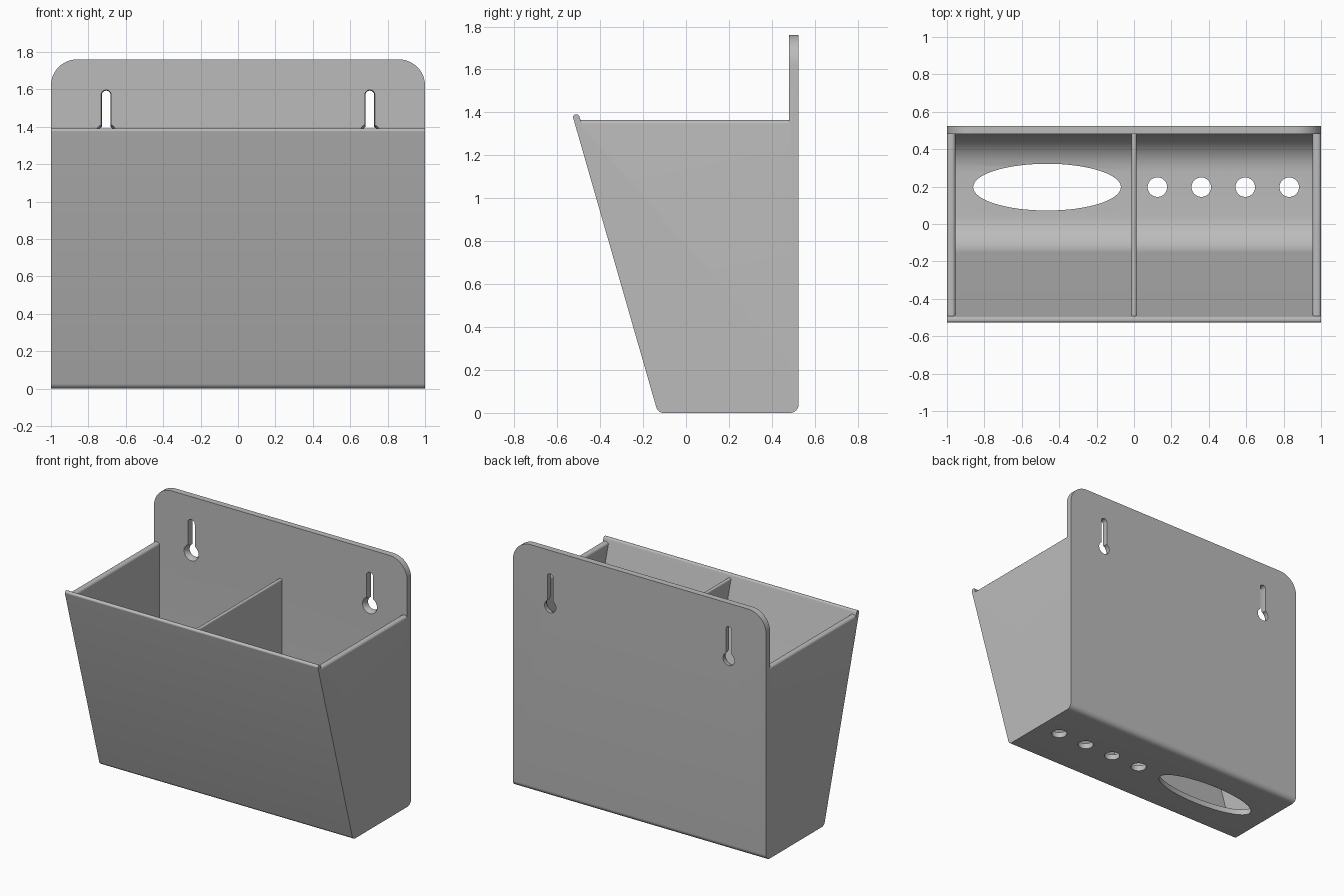
import bpy, bmesh
from math import sin, cos, pi, asin
from mathutils import Vector

cube = bpy.data.objects.get("Cube")
if cube:
    bpy.data.objects.remove(cube, do_unlink=True)

grey = bpy.data.materials.new("plain_grey")
grey.use_nodes = True
colour = (0.5, 0.5, 0.5, 1)
grey.diffuse_color = colour
grey.node_tree.nodes["Principled BSDF"].inputs["Base Color"].default_value = colour


def rounded(corners, steps=10):
    """Closed outline from (a, b, radius) corners, each replaced by an arc."""
    out = []
    for i, (a, b, r) in enumerate(corners):
        p = Vector((a, b))
        if not r:
            out.append(p)
            continue
        d1 = (Vector(corners[i - 1][:2]) - p).normalized()
        d2 = (Vector(corners[(i + 1) % len(corners)][:2]) - p).normalized()
        half = d1.angle(d2) / 2
        centre = p + (d1 + d2).normalized() * (r / sin(half))
        start = p + d1 * (r / (sin(half) / cos(half))) - centre
        end = p + d2 * (r / (sin(half) / cos(half))) - centre
        sweep = pi - 2 * half
        for k in range(steps + 1):
            t = k / steps
            out.append(centre + (start * sin((1 - t) * sweep) + end * sin(t * sweep)) / sin(sweep))
    return out


def loft(name, loops):
    """Closed solid through matching loops of 3D points."""
    bm = bmesh.new()
    rings = [[bm.verts.new(p) for p in loop] for loop in loops]
    n = len(rings[0])
    for lo, hi in zip(rings, rings[1:]):
        for i in range(n):
            j = (i + 1) % n
            bm.faces.new((lo[i], lo[j], hi[j], hi[i]))
    bm.faces.new(rings[0][::-1])
    bm.faces.new(rings[-1])
    bmesh.ops.recalc_face_normals(bm, faces=bm.faces)
    mesh = bpy.data.meshes.new(name)
    bm.to_mesh(mesh)
    bm.free()
    mesh.materials.append(grey)
    obj = bpy.data.objects.new(name, mesh)
    bpy.context.collection.objects.link(obj)
    return obj


def extrude_x(name, outline, x0, x1):
    return loft(name, [[(x, p[0], p[1]) for p in outline] for x in (x0, x1)])


def bevel_where(obj, test, width, segments):
    bm = bmesh.new()
    bm.from_mesh(obj.data)
    edges = [e for e in bm.edges if test(*(v.co for v in e.verts))]
    bmesh.ops.bevel(bm, geom=edges, offset=width, segments=segments,
                    profile=0.5, affect='EDGES')
    bm.to_mesh(obj.data)
    bm.free()


def combine(target, tool, operation):
    mod = target.modifiers.new(operation.lower(), 'BOOLEAN')
    mod.operation, mod.solver, mod.object = operation, 'EXACT', tool
    bpy.context.view_layer.objects.active = target
    bpy.ops.object.modifier_apply(modifier=mod.name)
    bpy.data.objects.remove(tool, do_unlink=True)


# Front wall, floor and tall back plate as one bent sheet
TOP, BACK, SIDE_TOP = 1.76, 0.525, 1.365
caddy = extrude_x("wall_caddy", rounded([
    (-0.53, 1.39, 0.012), (-0.131, 0, 0.035), (BACK, 0, 0.04),
    (BACK, TOP, 0), (0.48, TOP, 0), (0.48, 0.04, 0.2),
    (-0.11, 0.04, 0.2), (-0.499, 1.39, 0.012)]), -1, 1)
bevel_where(caddy, lambda a, b: min(a.z, b.z) > TOP - 0.01 and abs(a.x - b.x) < 0.01,
            0.14, 12)

# Side walls and the middle divider, with rounded top edges
panel = [(-0.508, SIDE_TOP), (0.5, SIDE_TOP), (0.5, 0.02), (-0.115, 0.02)]
for name, x0, x1, r in (("right_wall", -1, -0.955, 0.018),
                        ("left_wall", 0.955, 1, 0.018),
                        ("divider", -0.0125, 0.0125, 0.01)):
    wall = extrude_x(name, panel, x0, x1)
    bevel_where(wall, lambda a, b: min(a.z, b.z) > SIDE_TOP - 0.01 and abs(a.x - b.x) < 0.001,
                r, 5)
    combine(caddy, wall, 'UNION')

# Floor openings: one wide oval and a row of four round holes
holes = [(-0.465, 0.395, 0.125)] + [(0.125 + 0.235 * i, 0.052, 0.052) for i in range(4)]
for x, rx, ry in holes:
    ring = [(x + rx * cos(2 * pi * k / 64), 0.197 + ry * sin(2 * pi * k / 64)) for k in range(64)]
    combine(caddy, loft("floor_hole", [[(*p, z) for p in ring] for z in (-0.1, 0.3)]),
            'DIFFERENCE')


# Keyhole hanging slots, flared towards the front
def keyhole(x, y, r_hole, r_slot):
    gap = asin(r_slot / r_hole)
    pts = []
    for k in range(33):
        a = pi / 2 - gap - (2 * pi - 2 * gap) * k / 32
        pts.append((x + r_hole * cos(a), y, 1.36 + r_hole * sin(a)))
    for k in range(13):
        a = pi - pi * k / 12
        pts.append((x + r_slot * cos(a), y, 1.57 + r_slot * sin(a)))
    return pts


for x in (-0.705, 0.705):
    cutter = loft("keyhole", [keyhole(x, 0.6, 0.045, 0.023), keyhole(x, 0.505, 0.045, 0.023),
                              keyhole(x, 0.475, 0.06, 0.028)])
    combine(caddy, cutter, 'DIFFERENCE')

# Smooth the curved areas, keep the corners crisp
bpy.ops.object.select_all(action='DESELECT')
caddy.select_set(True)
bpy.context.view_layer.objects.active = caddy
bpy.ops.object.shade_smooth_by_angle(angle=pi / 6)
